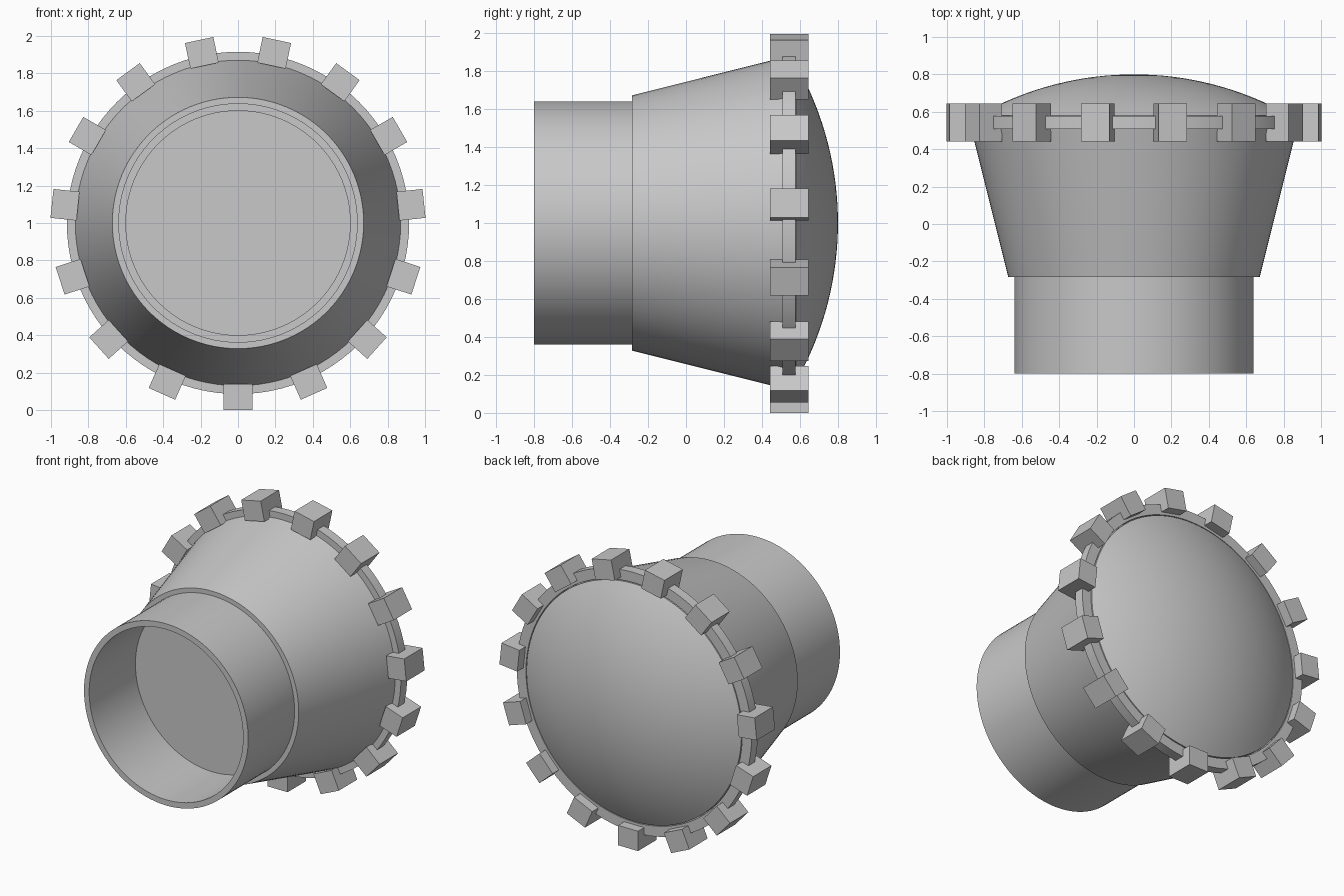
import bpy, bmesh
from math import pi, sin, cos, sqrt, radians
from mathutils import Matrix, Vector

if "Cube" in bpy.data.objects:
    bpy.data.objects.remove(bpy.data.objects["Cube"], do_unlink=True)

grey = bpy.data.materials.new("plain grey")
grey.use_nodes = True
colour = (0.58, 0.58, 0.58, 1)
grey.diffuse_color = colour
grey.node_tree.nodes["Principled BSDF"].inputs["Base Color"].default_value = colour

AXIS = Vector((0, 0, 1))   # centre of the round body
SEGMENTS = 96


def finish(name, bm, smooth=True):
    bmesh.ops.remove_doubles(bm, verts=bm.verts, dist=1e-5)
    bmesh.ops.recalc_face_normals(bm, faces=bm.faces)
    mesh = bpy.data.meshes.new(name)
    bm.to_mesh(mesh)
    bm.free()
    mesh.materials.append(grey)
    obj = bpy.data.objects.new(name, mesh)
    bpy.context.collection.objects.link(obj)
    if smooth:
        bpy.ops.object.select_all(action='DESELECT')
        obj.select_set(True)
        bpy.context.view_layer.objects.active = obj
        bpy.ops.object.shade_smooth_by_angle(angle=radians(30))
    return obj


def lathe(name, profile, closed=False):
    """Spin (radius, y) points around the front-to-back axis."""
    bm = bmesh.new()
    verts = [bm.verts.new(AXIS + Vector((r, y, 0))) for r, y in profile]
    pairs = list(zip(verts, verts[1:]))
    if closed:
        pairs.append((verts[-1], verts[0]))
    edges = [bm.edges.new(p) for p in pairs]
    bmesh.ops.spin(bm, geom=verts + edges, cent=AXIS, axis=(0, 1, 0),
                   angle=2 * pi, steps=SEGMENTS)
    return finish(name, bm)


# Open front tube with a recessed floor
lathe("front_tube", [(0, -0.285), (0.60, -0.285), (0.60, -0.80),
                     (0.64, -0.80), (0.64, -0.27), (0, -0.27)])

# Flared housing
lathe("flared_housing", [(0.62, -0.284), (0.672, -0.284), (0.87, 0.507),
                         (0.83, 0.507)])

# Shallow domed back
R, TOP, EDGE = 1.694, 0.80, 0.837
dome = [(EDGE, 0.507)]
for i in range(17):
    r = EDGE * (1 - i / 16)
    dome.append((r, TOP - R + sqrt(R * R - r * r)))
lathe("domed_back", dome)

# Thin rim ring
lathe("rim_ring", [(0.843, 0.507), (0.915, 0.507), (0.915, 0.577),
                   (0.843, 0.577)], closed=True)

# Evenly spaced square teeth, the first pointing straight down
TEETH = 15
bm = bmesh.new()
for i in range(TEETH):
    place = (Matrix.Translation(AXIS)
             @ Matrix.Rotation(2 * pi * i / TEETH, 4, 'Y')
             @ Matrix.Translation((0, 0.543, -0.93))
             @ Matrix.Diagonal((0.155, 0.204, 0.14, 1)))
    bmesh.ops.create_cube(bm, size=1, matrix=place)
finish("rim_teeth", bm, smooth=False)
